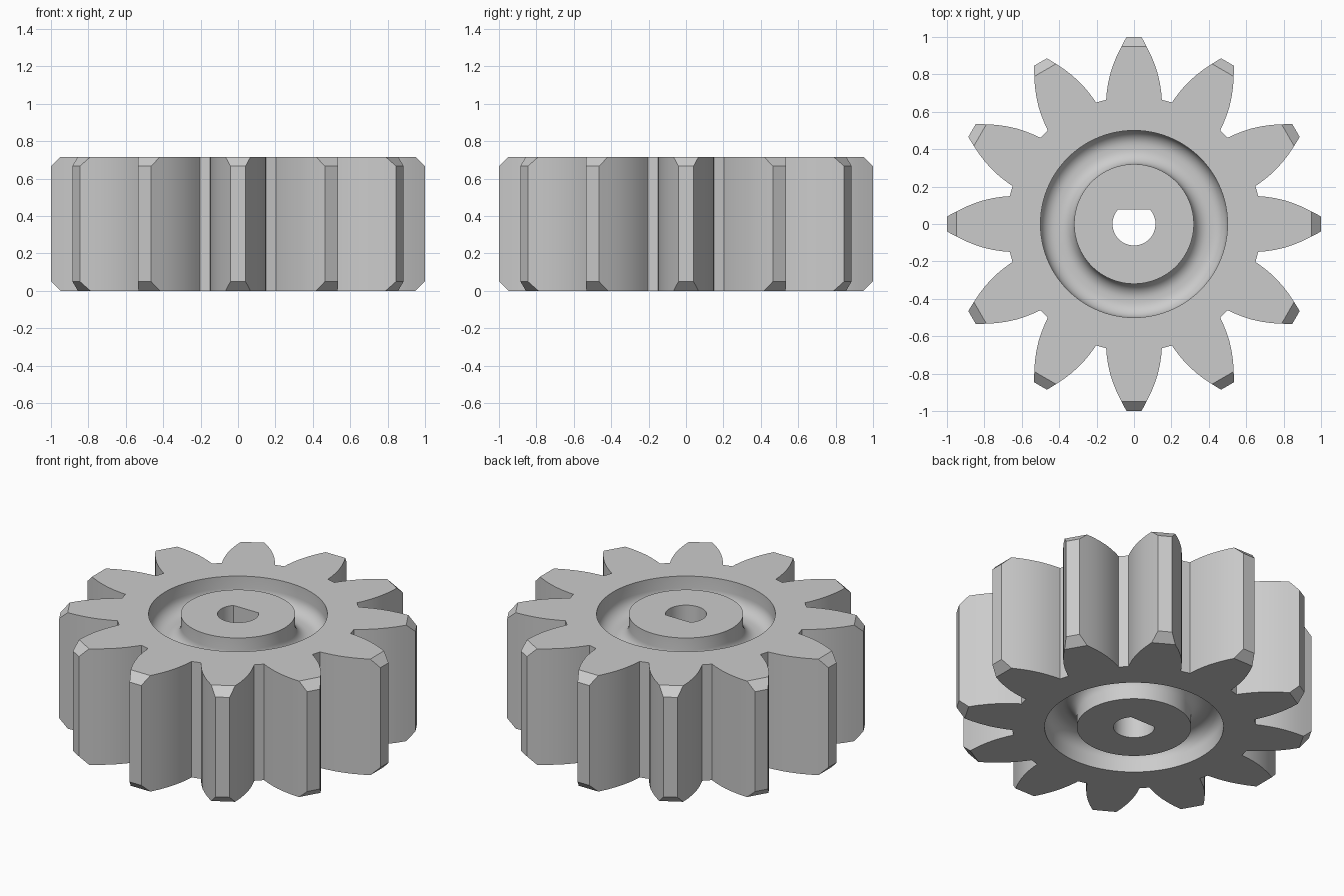
import bpy, bmesh, math
from mathutils import Matrix, Vector

TEETH, HEIGHT, CHAMFER = 12, 0.716, 0.05
HUB_R, RIM_R, GROOVE_D, FILLET = 0.32, 0.5, 0.155, 0.08
BORE_R, FLAT_Y = 0.115, 0.077

cube = bpy.data.objects.get("Cube")
if cube:
    bpy.data.objects.remove(cube, do_unlink=True)

grey = bpy.data.materials.new("plain grey")
grey.use_nodes = True
colour = (0.6, 0.6, 0.6, 1)
grey.diffuse_color = colour
grey.node_tree.nodes["Principled BSDF"].inputs["Base Color"].default_value = colour


def make_object(name, bm):
    bmesh.ops.recalc_face_normals(bm, faces=bm.faces)
    mesh = bpy.data.meshes.new(name)
    bm.to_mesh(mesh)
    bm.free()
    mesh.materials.append(grey)
    obj = bpy.data.objects.new(name, mesh)
    bpy.context.collection.objects.link(obj)
    return obj


def prism(outline, z0, z1):
    bm = bmesh.new()
    face = bm.faces.new([bm.verts.new((x, y, z0)) for x, y in outline])
    top = bmesh.ops.extrude_face_region(bm, geom=[face])["geom"]
    verts = [v for v in top if isinstance(v, bmesh.types.BMVert)]
    bmesh.ops.translate(bm, verts=verts, vec=(0, 0, z1 - z0))
    return bm


# Toothed blank: one tooth flank, mirrored and repeated around the axis
flank = [(0.149, 0.664), (0.146, 0.70), (0.139, 0.75), (0.128, 0.80),
         (0.112, 0.85), (0.092, 0.90), (0.067, 0.95), (0.04, 1.0)]
tooth = flank + [(-x, y) for x, y in reversed(flank)]
outline = []
for i in range(TEETH):
    turn = Matrix.Rotation(math.tau * i / TEETH, 2)
    outline += [turn @ Vector(p) for p in tooth]
bm = prism(outline, 0, HEIGHT)

# Flat chamfers on the top and bottom of every tooth tip
for i in range(TEETH):
    turn = Matrix.Rotation(math.tau * i / TEETH, 3, "Z")
    for z, up in ((HEIGHT, 1), (0, -1)):
        cut = bmesh.ops.bisect_plane(
            bm, geom=bm.verts[:] + bm.edges[:] + bm.faces[:], dist=1e-5,
            plane_co=turn @ Vector((0, 1 - CHAMFER, z)),
            plane_no=turn @ Vector((0, 1, up)), clear_outer=True)
        edges = [e for e in cut["geom_cut"]
                 if isinstance(e, bmesh.types.BMEdge) and e.is_boundary]
        bmesh.ops.edgeloop_fill(bm, edges=edges)
gear = make_object("gear", bm)


# Round-bottomed ring groove, cut into both faces around the hub
def groove_cutter(name, z, up):
    section = [(HUB_R, -0.1)]
    for cx, start in ((HUB_R + FILLET, math.pi), (RIM_R - FILLET, math.pi / 2)):
        for k in range(9):
            a = start - k * math.pi / 16
            section.append((cx + FILLET * math.cos(a),
                            GROOVE_D - FILLET + FILLET * math.sin(a)))
    section.append((RIM_R, -0.1))
    bm = bmesh.new()
    verts = [bm.verts.new((r, 0, z - up * d)) for r, d in section]
    ring = [bm.edges.new((verts[k - 1], verts[k])) for k in range(len(verts))]
    bmesh.ops.spin(bm, geom=verts + ring, cent=(0, 0, 0), axis=(0, 0, 1),
                   angle=math.tau, steps=96, use_merge=True)
    bmesh.ops.remove_doubles(bm, verts=bm.verts, dist=1e-5)
    return make_object(name, bm)


# Shaft hole with one flat side
start = math.asin(FLAT_Y / BORE_R)
sweep = math.pi + 2 * start
bore = [(BORE_R * math.cos(start - sweep * k / 48),
         BORE_R * math.sin(start - sweep * k / 48)) for k in range(49)]

cutters = [groove_cutter("top_groove_cutter", HEIGHT, 1),
           groove_cutter("bottom_groove_cutter", 0, -1),
           make_object("shaft_hole_cutter", prism(bore, -0.1, HEIGHT + 0.1))]

bpy.ops.object.select_all(action="DESELECT")
gear.select_set(True)
bpy.context.view_layer.objects.active = gear
for cutter in cutters:
    cutter.hide_render = True
    mod = gear.modifiers.new(cutter.name, "BOOLEAN")
    mod.operation = "DIFFERENCE"
    mod.solver = "EXACT"
    mod.object = cutter
    bpy.ops.object.modifier_apply(modifier=mod.name)
    bpy.data.objects.remove(cutter, do_unlink=True)

bpy.ops.object.shade_smooth_by_angle(angle=math.radians(25))
